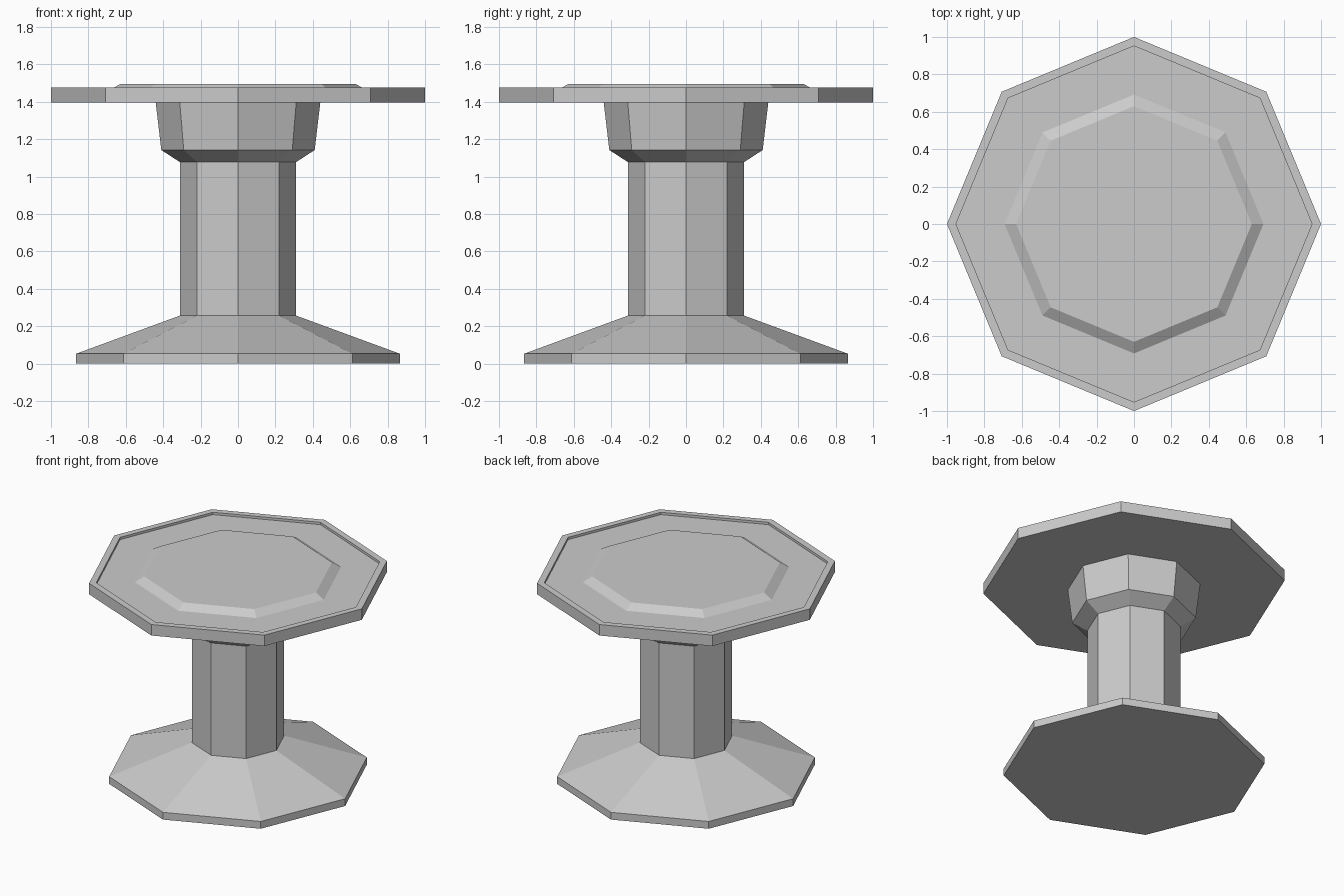
import bpy, bmesh
from math import cos, sin, pi

if "Cube" in bpy.data.objects:
    bpy.data.objects.remove(bpy.data.objects["Cube"])

SIDES = 8


def lathe(name, profile):
    """Closed octagonal solid from (radius, height) points, bottom to top."""
    bm = bmesh.new()
    rings = [[bm.verts.new((r * cos(2 * pi * i / SIDES), r * sin(2 * pi * i / SIDES), z))
              for i in range(SIDES)] for r, z in profile]
    for low, high in zip(rings, rings[1:]):
        for i in range(SIDES):
            j = (i + 1) % SIDES
            bm.faces.new((low[i], low[j], high[j], high[i]))
    bm.faces.new(rings[0][::-1])
    bm.faces.new(rings[-1])
    mesh = bpy.data.meshes.new(name)
    bm.to_mesh(mesh)
    bm.free()
    obj = bpy.data.objects.new(name, mesh)
    bpy.context.collection.objects.link(obj)
    return obj


# Pedestal: sloped foot, straight column, flared collar (ends just inside the top)
lathe("pedestal", [(0.865, 0), (0.865, 0.053), (0.31, 0.257), (0.31, 1.077),
                   (0.41, 1.142), (0.44, 1.395), (0.44, 1.41)])

# Table top: slab with thin rim, shallow recess and raised centre panel
lathe("table_top", [(1.0, 1.395), (1.0, 1.475), (0.952, 1.475), (0.952, 1.458),
                    (0.692, 1.458), (0.63, 1.495)])
